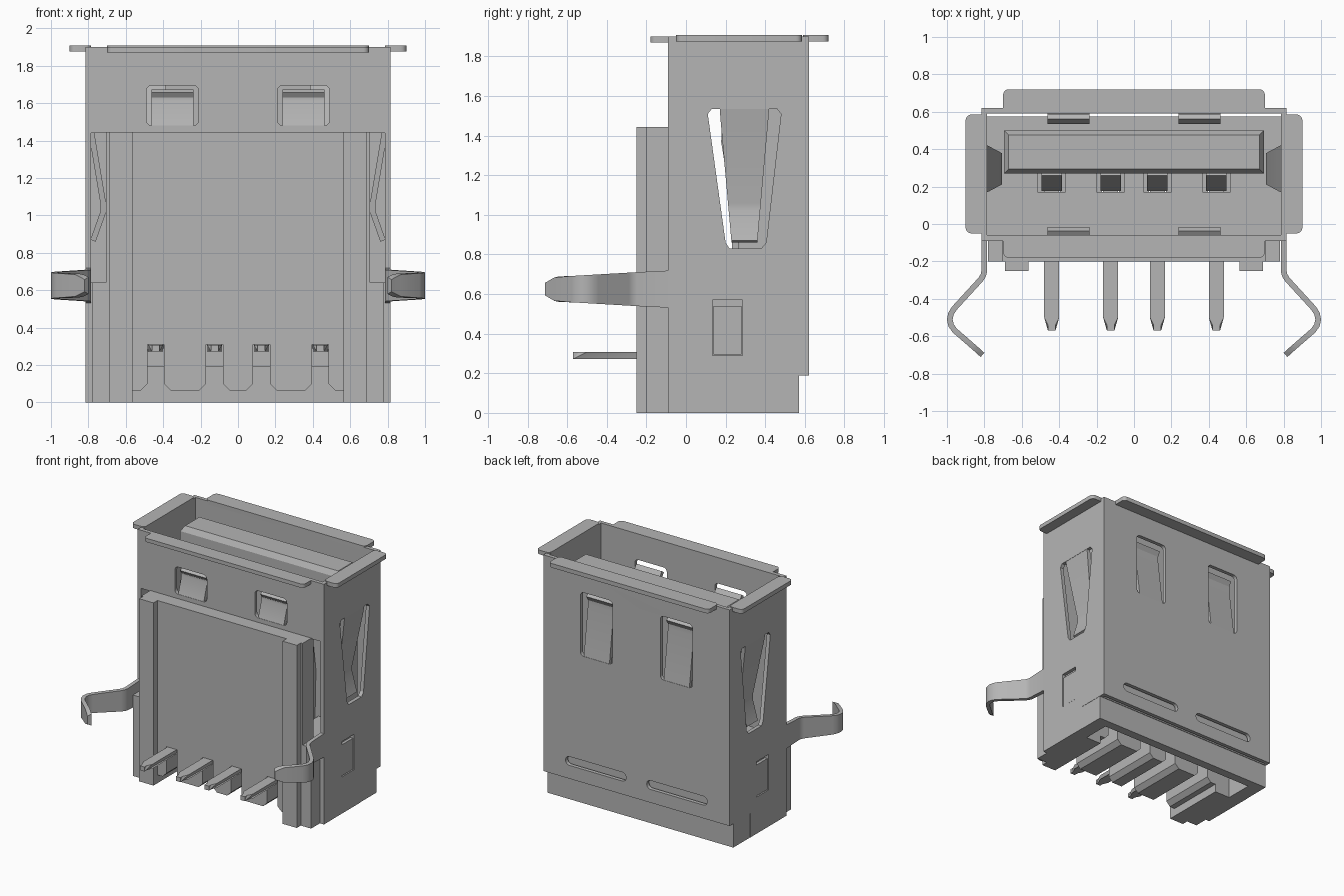
import bpy, bmesh, math
from mathutils import Matrix, Vector

if "Cube" in bpy.data.objects:
    bpy.data.objects.remove(bpy.data.objects["Cube"], do_unlink=True)

grey = bpy.data.materials.new("grey")
grey.use_nodes = True
tone = (0.46, 0.46, 0.46, 1)
grey.diffuse_color = tone
grey.node_tree.nodes["Principled BSDF"].inputs["Base Color"].default_value = tone

# Columns map the drawing plane (u, v, depth) to the model axes
FRAMES = {
    "x": Matrix(((0, 0, 1), (1, 0, 0), (0, 1, 0))),
    "y": Matrix(((1, 0, 0), (0, 0, -1), (0, 1, 0))),
    "z": Matrix.Identity(3),
}


def finish(name, bm, mesh):
    bmesh.ops.remove_doubles(bm, verts=bm.verts, dist=0.0001)
    bmesh.ops.recalc_face_normals(bm, faces=bm.faces)
    bm.to_mesh(mesh)
    bm.free()
    mesh.materials.clear()
    mesh.materials.append(grey)
    mesh.shade_smooth()
    mesh.set_sharp_from_angle(angle=math.radians(30))
    obj = bpy.data.objects.new(name, mesh)
    bpy.context.collection.objects.link(obj)
    return obj


def panel(name, loops, axis, lo, hi, bend=None):
    """Extrude filled outlines with holes along an axis from lo to hi."""
    curve = bpy.data.curves.new(name + "_outline", "CURVE")
    curve.dimensions = "2D"
    curve.fill_mode = "BOTH"
    curve.extrude = (hi - lo) / 2
    for loop in loops:
        spline = curve.splines.new("POLY")
        spline.points.add(len(loop) - 1)
        for point, (u, v) in zip(spline.points, loop):
            point.co = (u, v, 0, 1)
        spline.use_cyclic_u = True
    temp = bpy.data.objects.new(name + "_outline", curve)
    bpy.context.collection.objects.link(temp)
    graph = bpy.context.evaluated_depsgraph_get()
    mesh = bpy.data.meshes.new_from_object(temp.evaluated_get(graph))
    bpy.data.objects.remove(temp, do_unlink=True)
    mesh.name = name
    mid = Vector([(lo + hi) / 2 if axis == a else 0 for a in "xyz"])
    bm = bmesh.new()
    bm.from_mesh(mesh)
    for v in bm.verts:
        v.co = FRAMES[axis] @ v.co + mid
        if bend:
            bend(v.co)
    return finish(name, bm, mesh)


def rect(u0, v0, u1, v1):
    return [(u0, v0), (u1, v0), (u1, v1), (u0, v1)]


def rounded(u0, v0, u1, v1, r, steps=5):
    pts = []
    corners = [(u1 - r, v1 - r), (u0 + r, v1 - r), (u0 + r, v0 + r), (u1 - r, v0 + r)]
    for k, (u, v) in enumerate(corners):
        for i in range(steps + 1):
            a = (k + i / steps) * math.pi / 2
            pts.append((u + r * math.cos(a), v + r * math.sin(a)))
    return pts


def mirrored(half):
    return half + [(-x, y) for x, y in reversed(half) if x]


def ribbon(path, t=0.03):
    """Outline of a bent strip of even thickness along a path."""
    pts = [Vector(p) for p in path]
    left, right = [], []
    for i, p in enumerate(pts):
        a = (p - pts[max(i - 1, 0)]).normalized()
        b = (pts[min(i + 1, len(pts) - 1)] - p).normalized()
        d = (a + b).normalized()
        n = Vector((-d.y, d.x)) * t / 2 / max(d.dot(b if b.length else a), 0.5)
        left.append(tuple(p + n))
        right.append(tuple(p - n))
    return left + right[::-1]


def lerp(x, x0, x1, a, b):
    return a + (b - a) * min(max((x - x0) / (x1 - x0), 0), 1)


TOP = 1.9
SIDES = ((1, "left"), (-1, "right"))
CONTACTS = (-0.44, -0.125, 0.125, 0.44)

# Shell walls with spring openings
side_outline = [(-0.09, 0), (0.36, 0), (0.36, 0.19), (0.62, 0.19), (0.62, TOP), (-0.09, TOP)]
spring_hole = [(0.11, 1.51), (0.13, 1.535), (0.46, 1.535), (0.48, 1.51),
               (0.405, 0.86), (0.38, 0.83), (0.22, 0.83), (0.2, 0.86)]
latch_hole = rect(0.135, 0.29, 0.285, 0.57)
for s, side in SIDES:
    lo, hi = sorted((s * 0.785, s * 0.815))
    panel(side + "_wall", [side_outline, spring_hole, latch_hole], "x", lo, hi)
    lo, hi = sorted((s * 0.77, s * 0.81))
    panel(side + "_latch", [rect(0.14, 0.295, 0.28, 0.54)], "x", lo, hi)

front_holes = [rounded(s * 0.35 - 0.14, 1.48, s * 0.35 + 0.14, 1.695, 0.03) for s, _ in SIDES]
back_holes = [rounded(s * 0.35 - 0.14, 1.19, s * 0.35 + 0.14, 1.695, 0.03) for s, _ in SIDES]
slots = [rounded(s * 0.355 - 0.265, 0.295, s * 0.355 + 0.265, 0.365, 0.034) for s, _ in SIDES]
panel("front_wall", [rect(-0.79, 1.44, 0.79, TOP)] + front_holes, "y", -0.09, -0.06)
panel("back_wall", [rect(-0.79, 0.19, 0.79, TOP)] + back_holes + slots, "y", 0.59, 0.62)

# Flared rim
panel("front_rim", [rounded(-0.7, -0.18, 0.7, -0.06, 0.03)], "z", 1.87, 1.9)
panel("back_rim", [rounded(-0.7, 0.59, 0.7, 0.72, 0.03)], "z", 1.875, 1.908)
for s, side in SIDES:
    x0, x1 = sorted((s * 0.785, s * 0.9))
    panel(side + "_rim", [rounded(x0, -0.05, x1, 0.585, 0.03)], "z", 1.875, 1.908)


# Spring tabs pressed into the walls
def narrow_spring(co):
    half = lerp(co.z, 0.86, 1.53, 0.065, 0.125)
    co.y = 0.295 + half * (1 if co.y > 0.295 else -1)


def narrow_arm(co):
    half = lerp(co.y, -0.62, -0.09, 0.064, 0.095)
    if co.y < -0.66:
        half = lerp(co.y, -0.715, -0.66, 0.03, 0.062)
    co.z = 0.625 + half * (1 if co.z > 0.625 else -1)


spring_path = [(0.8, 1.55), (0.79, 1.48), (0.72, 1.06), (0.72, 1.02), (0.775, 0.865)]
arm_path = [(0.8, -0.06), (0.8, -0.25), (0.806, -0.275), (0.82, -0.297), (0.96, -0.45),
            (0.978, -0.478), (0.985, -0.51), (0.978, -0.542), (0.958, -0.57),
            (0.86, -0.655), (0.835, -0.677), (0.81, -0.7)]
for s, side in SIDES:
    panel(side + "_spring", [ribbon([(s * x, z) for x, z in spring_path])],
          "y", 0.2, 0.4, narrow_spring)
    panel(side + "_retaining_arm", [ribbon([(s * x, y) for x, y in arm_path])],
          "z", 0.53, 0.72, narrow_arm)
    x0, x1 = s * 0.35 - 0.112, s * 0.35 + 0.112
    front_path = [(-0.075, 1.47), (-0.03, 1.61), (-0.03, 1.635), (-0.05, 1.665)]
    back_path = [(0.605, 1.17), (0.55, 1.58), (0.55, 1.62), (0.575, 1.66)]
    panel(side + "_front_tab", [ribbon(front_path)], "x", x0, x1)
    panel(side + "_back_tab", [ribbon(back_path)], "x", x0, x1)

# Moulded housing in stacked layers
rib = [(0.69, -0.2), (0.69, -0.25), (0.565, -0.25)]
foot = [(0, 0.57), (0.813, 0.57), (0.813, -0.09), (0.78, -0.09), (0.78, -0.2)] + rib
panel("housing_foot", [mirrored(foot + [(0.565, 0.28), (0.7, 0.28), (0.7, 0.5), (0, 0.5)])],
      "z", 0, 0.19)
core = [(0, 0.575), (0.787, 0.575), (0.787, -0.09), (0.78, -0.09), (0.78, -0.2)] + rib
panel("housing_lower", [mirrored(core + [(0.565, 0.28), (0, 0.28)])], "z", 0.19, 0.31)
wells = [rect(c - 0.075, 0.17, c + 0.075, 0.285) for c in CONTACTS]
panel("housing_body", [mirrored(core + [(0.565, -0.2), (0, -0.2)])] + wells, "z", 0.31, 0.64)
plate = [(0, -0.06), (0.705, -0.06), (0.705, -0.2)] + rib + [(0.565, -0.2), (0, -0.2)]
panel("housing_front_plate", [mirrored(plate)], "z", 0.64, 1.445)

# Teeth between the contact channels
for i, (a, b) in enumerate([(-0.565, -0.485), (-0.395, -0.17), (-0.08, 0.08),
                            (0.17, 0.395), (0.485, 0.565)]):
    ca = 0.035 if i > 0 else 0
    cb = 0.035 if i < 4 else 0
    tooth = [(a, 0.31), (a, 0.1), (a + ca, 0.065), (b - cb, 0.065), (b, 0.1), (b, 0.31)]
    panel(f"tooth_{i + 1}", [tooth], "y", -0.2, 0.28)

# Tongue with chamfered tip
bm = bmesh.new()
rings = [[bm.verts.new((x, y, z)) for x, y in rect(i - 0.695, 0.27 + i, 0.695 - i, 0.5 - i)]
         for z, i in ((0.6, 0), (1.78, 0), (1.82, 0.025))]
for low, high in zip(rings, rings[1:]):
    for k in range(4):
        bm.faces.new((low[k], low[k - 1], high[k - 1], high[k]))
bm.faces.new(rings[0])
bm.faces.new(rings[-1])
finish("tongue", bm, bpy.data.meshes.new("tongue"))

# Contacts: sprung along the tongue, then bent forward into pins
contact_path = [(0.275, 1.7), (0.22, 1.5), (0.198, 1.42), (0.195, 1.37), (0.205, 1.31),
                (0.25, 1.0), (0.25, 0.29), (-0.5, 0.29), (-0.54, 0.29), (-0.57, 0.29)]
for i, c in enumerate(CONTACTS):
    def point_pin(co, c=c):
        half = lerp(co.y, -0.54, -0.5, 0.02, 0.04) if co.y < 0 else 0.055
        if co.z < 0.35 and co.y > 0:
            half = 0.04
        co.x = c + half * (1 if co.x > c else -1)
    panel(f"contact_{i + 1}", [ribbon(contact_path, 0.035)], "x", c - 0.05, c + 0.05, point_pin)
